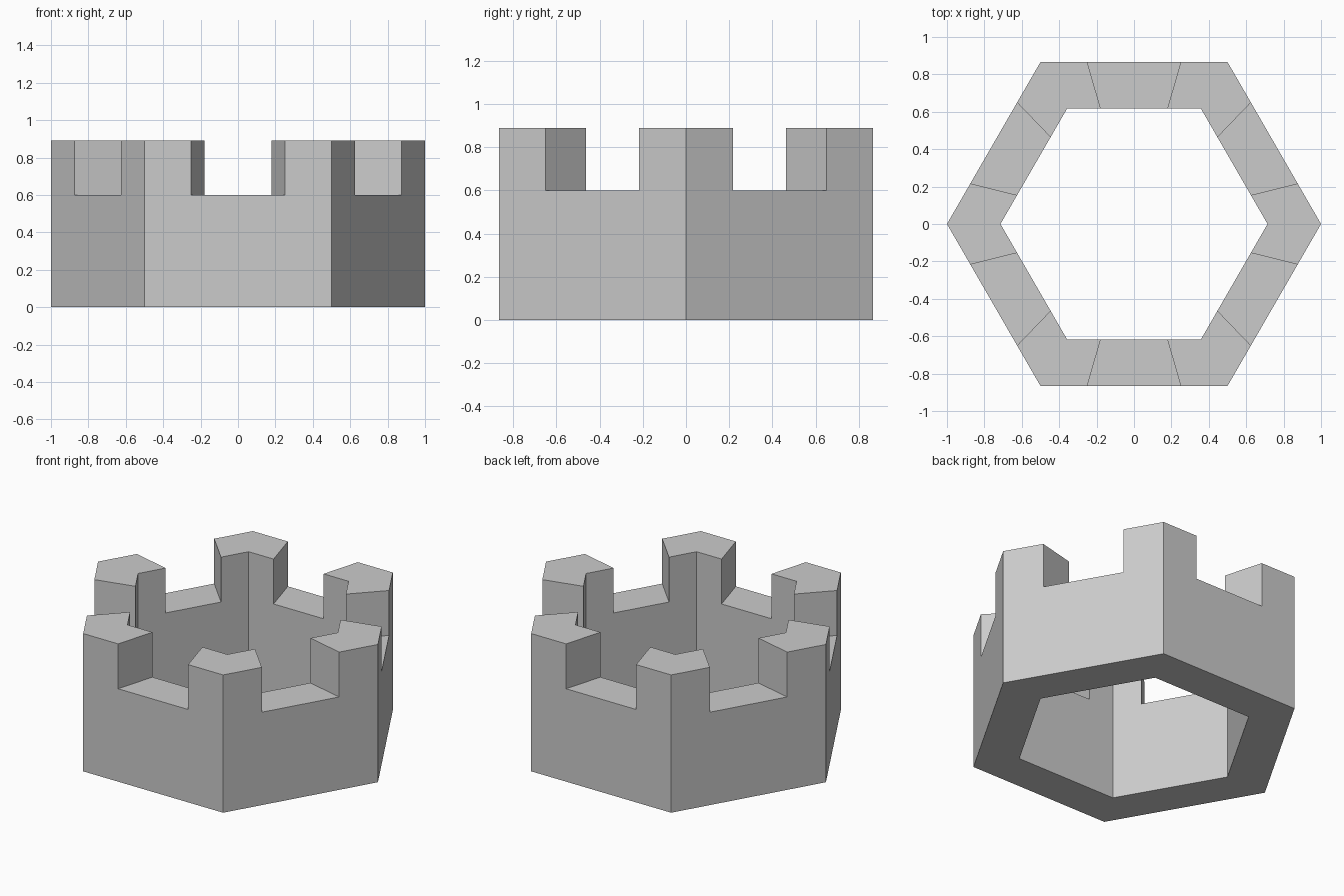
import bpy, bmesh
from math import cos, sin, pi
from mathutils import Vector

if "Cube" in bpy.data.objects:
    bpy.data.objects.remove(bpy.data.objects["Cube"])

SIDES = 6
INNER = 0.714            # inner radius as a share of the outer radius
LEVELS = (0.0, 0.6, 0.89)  # ground, notch floor, battlement top

bm = bmesh.new()

# Plan outline: each hexagon side is split at 0, 1/4 and 3/4
corners = [Vector((cos(i * 2 * pi / SIDES), sin(i * 2 * pi / SIDES), 0)) for i in range(SIDES)]
plan = [corners[i].lerp(corners[(i + 1) % SIDES], t)
        for i in range(SIDES) for t in (0, 0.25, 0.75)]
n = len(plan)


def ring(scale, z):
    return [bm.verts.new((p.x * scale, p.y * scale, z)) for p in plan]


outer = [ring(1, z) for z in LEVELS]
inner = [ring(INNER, z) for z in LEVELS]

for i in range(n):
    j = (i + 1) % n
    notch = i % 3 == 1
    top = 1 if notch else 2
    # Underside and top of this wall segment
    for k in (0, top):
        bm.faces.new((outer[k][i], outer[k][j], inner[k][j], inner[k][i]))
    # Outer and inner wall faces
    for k in range(top):
        for wall in (outer, inner):
            bm.faces.new((wall[k][i], wall[k][j], wall[k + 1][j], wall[k + 1][i]))
    # Upright cheeks on both sides of each notch
    if notch:
        for c in (i, j):
            bm.faces.new((outer[1][c], inner[1][c], inner[2][c], outer[2][c]))

bmesh.ops.recalc_face_normals(bm, faces=bm.faces[:])
# Merge coplanar faces into clean flat panels
bmesh.ops.dissolve_limit(bm, angle_limit=0.01, verts=bm.verts[:], edges=bm.edges[:])

mesh = bpy.data.meshes.new("battlement_ring")
bm.to_mesh(mesh)
bm.free()
bpy.context.collection.objects.link(bpy.data.objects.new("battlement_ring", mesh))
